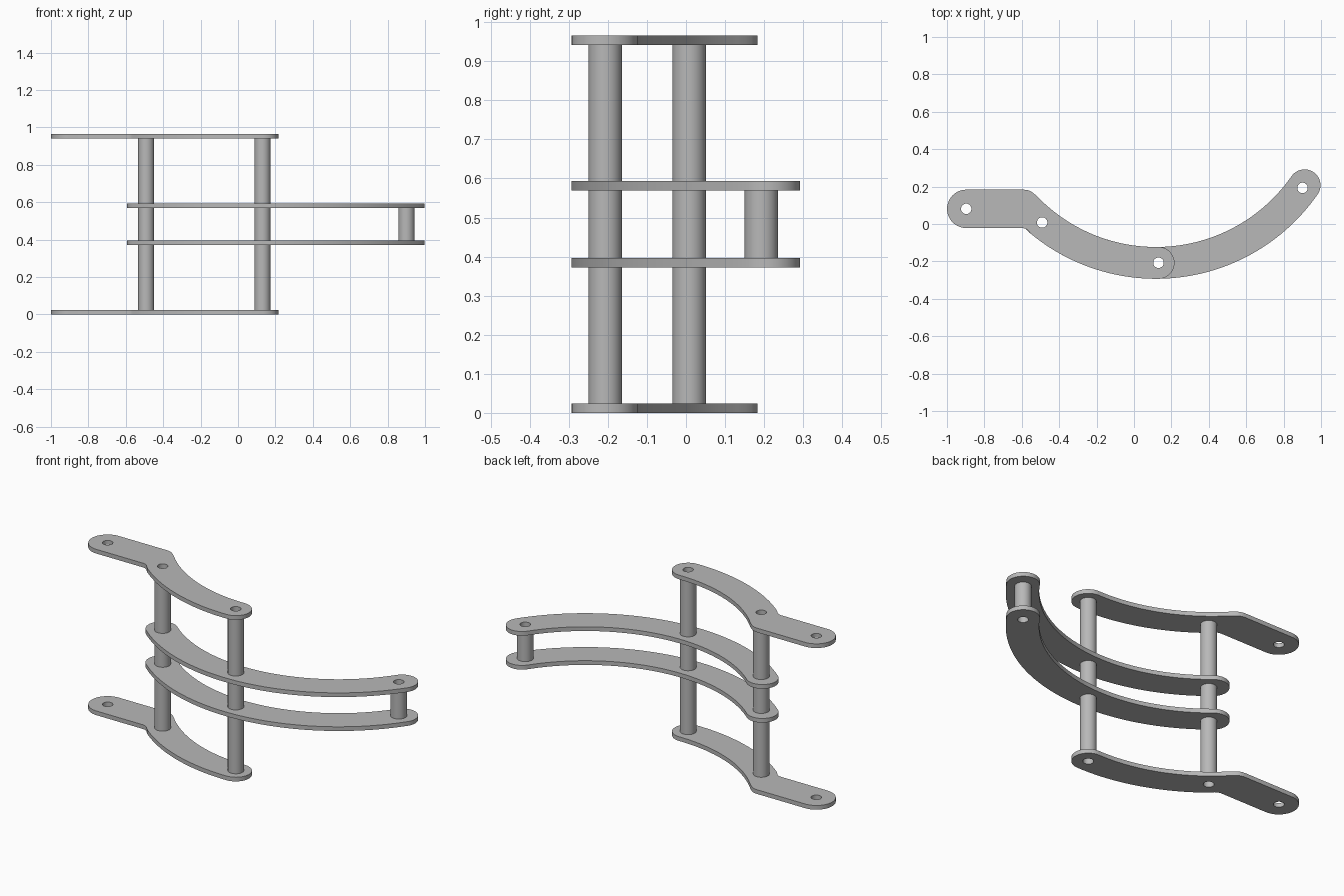
import bpy, bmesh
from math import cos, sin, radians, pi

if "Cube" in bpy.data.objects:
    bpy.data.objects.remove(bpy.data.objects["Cube"])

# Shared material
grey = bpy.data.materials.new("plain grey")
grey.use_nodes = True
grey.diffuse_color = (0.48, 0.48, 0.48, 1)
grey.node_tree.nodes["Principled BSDF"].inputs["Base Color"].default_value = grey.diffuse_color

CX, CY, R = 0.118, 0.759, 0.967      # centre line of the curved arms
HALF = 0.085                         # half width of a curved arm
HOLE, POST = 0.028, 0.043            # bore and post radii
TOP, THICK = 0.966, 0.0245
LOWER, UPPER = 0.372, TOP - 0.372 - THICK
LEFT_PIN, MID_PIN, END_PIN, ARM_PIN = (-0.491, 0.008), (0.131, -0.207), (0.901, 0.193), (-0.897, 0.081)


def arc(cx, cy, r, start, end, n):
    """Points along an arc, angles in degrees."""
    angles = [radians(start + (end - start) * i / n) for i in range(n + 1)]
    return [(cx + r * cos(a), cy + r * sin(a)) for a in angles]


def circle(centre, r, n=32):
    return arc(*centre, r, 0, 360, n)[:-1]


def on_arm(angle):
    return CX + R * cos(radians(angle)), CY + R * sin(radians(angle))


def prism(name, outline, holes, z0, z1):
    """Extrude an outline with round bores from z0 to z1."""
    bm = bmesh.new()
    edges = []
    for loop in [outline] + [circle(h, HOLE) for h in holes]:
        vs = [bm.verts.new((x, y, z0)) for x, y in loop]
        edges += [bm.edges.new((vs[i - 1], vs[i])) for i in range(len(vs))]
    bmesh.ops.triangle_fill(bm, edges=edges, use_beauty=True, normal=(0, 0, 1))
    result = bmesh.ops.extrude_face_region(bm, geom=bm.faces[:], use_keep_orig=True)
    for v in result["geom"]:
        if isinstance(v, bmesh.types.BMVert):
            v.co.z = z1
    bmesh.ops.recalc_face_normals(bm, faces=bm.faces[:])
    mesh = bpy.data.meshes.new(name)
    bm.to_mesh(mesh)
    bm.free()
    mesh.materials.append(grey)
    ob = bpy.data.objects.new(name, mesh)
    bpy.context.collection.objects.link(ob)
    bpy.ops.object.select_all(action="DESELECT")
    ob.select_set(True)
    bpy.context.view_layer.objects.active = ob
    bpy.ops.object.shade_smooth_by_angle(angle=radians(30))


# Long curved arms with round ends
A0, A1 = -130.3, -34.8
long_outline = (arc(CX, CY, R + HALF, A0, A1, 48)
                + arc(*on_arm(A1), HALF, A1, A1 + 180, 20)[1:-1]
                + arc(CX, CY, R - HALF, A1, A0, 48)
                + arc(*on_arm(A0), HALF, A0 + 180, A0 + 360, 20)[1:-1])
for name, z in (("lower_curved_arm", LOWER), ("upper_curved_arm", UPPER)):
    prism(name, long_outline, (LEFT_PIN, MID_PIN, END_PIN), z, z + THICK)

# Outer plates: short curved arm running into a straight tab
B1 = -89.2
W = 0.1025
ax, ay = ARM_PIN
tab_outline = (arc(CX, CY, R + HALF, -129.3, B1, 24)
               + arc(*on_arm(B1), HALF, B1, B1 + 180, 20)[1:-1]
               + arc(CX, CY, R - HALF, B1, -136.5, 26)
               + [(-0.542, 0.168), (-0.555, 0.177), (-0.572, 0.182), (-0.59, ay + W)]
               + arc(ax, ay, W, 90, 270, 24)
               + [(-0.595, ay - W), (-0.58, -0.025), (-0.566, -0.034)])
for name, z in (("bottom_plate", 0), ("top_plate", TOP - THICK)):
    prism(name, tab_outline, (ARM_PIN, LEFT_PIN, MID_PIN), z, z + THICK)

# Hollow posts and spacers between neighbouring plates
gaps = {"lower": (THICK, LOWER), "middle": (LOWER + THICK, UPPER), "upper": (UPPER + THICK, TOP - THICK)}
for pin_name, pin in (("left_post", LEFT_PIN), ("centre_post", MID_PIN)):
    for level, (z0, z1) in gaps.items():
        prism(f"{level}_{pin_name}", circle(pin, POST), [pin], z0, z1)
prism("end_spacer", circle(END_PIN, POST), [END_PIN], *gaps["middle"])
